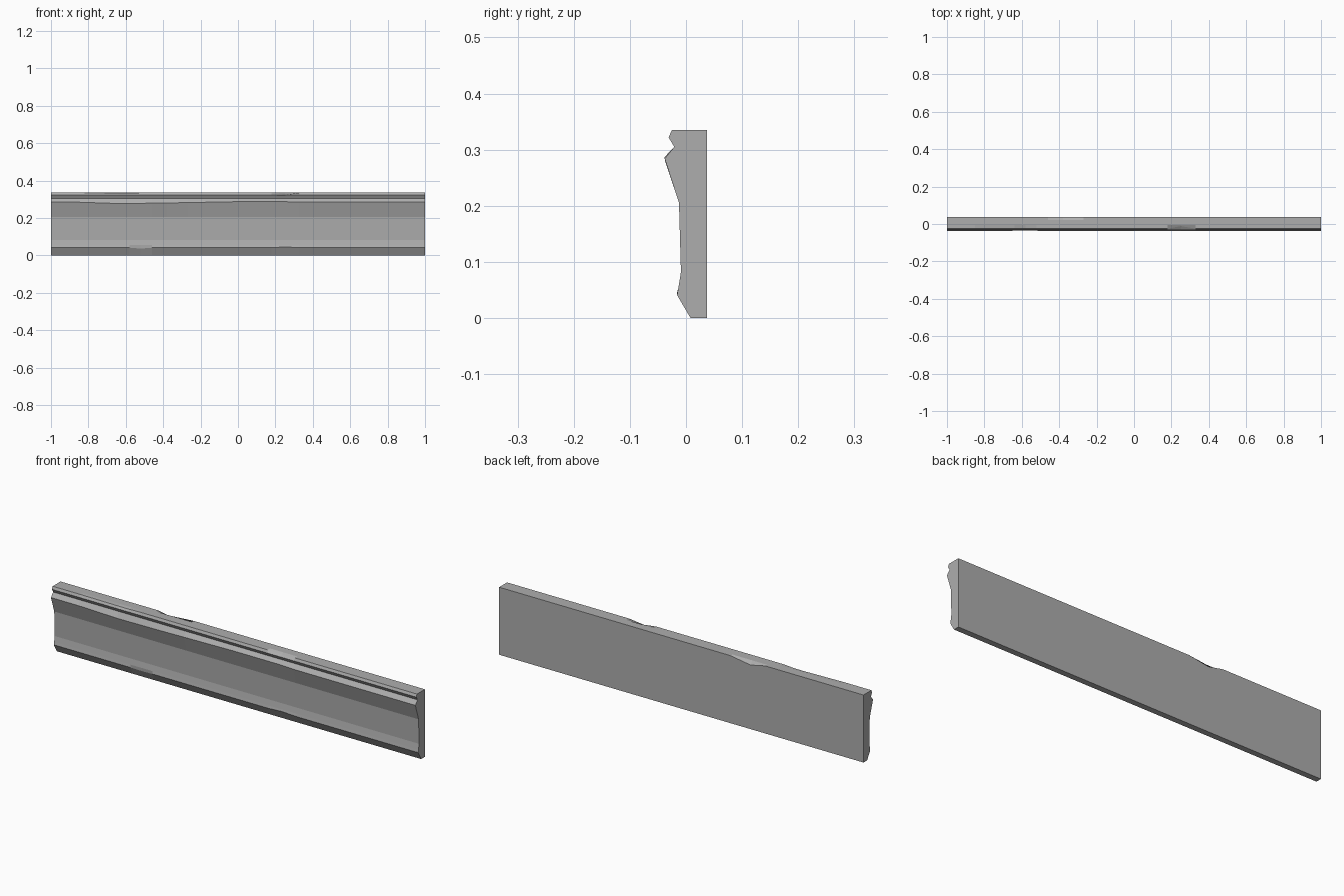
import bpy
import bmesh

cube = bpy.data.objects.get("Cube")
if cube:
    bpy.data.objects.remove(cube, do_unlink=True)

# One plain stone colour
stone = bpy.data.materials.new("grey_stone")
stone.use_nodes = True
grey = (0.42, 0.42, 0.42, 1)
stone.diffuse_color = grey
stone.node_tree.nodes["Principled BSDF"].inputs["Base Color"].default_value = grey

# Moulding cross-section (y, z), named so that wear can address each ridge
profile = {
    "back_bottom": (0.037, 0.0),
    "front_bottom": (0.008, 0.0),
    "lower_lip": (-0.016, 0.041),
    "lower_bevel": (-0.0135, 0.054),
    "panel_low": (-0.009, 0.082),
    "panel_high": (-0.0125, 0.205),
    "ridge": (-0.038, 0.284),
    "groove": (-0.021, 0.305),
    "upper_lip": (-0.031, 0.322),
    "top_front": (-0.025, 0.335),
    "top_inner_front": (-0.006, 0.335),
    "top_inner_back": (0.022, 0.335),
    "back_top": (0.037, 0.335),
}

# Chips and slight unevenness: (ridge name, x) -> (dy, dz)
wear = {
    ("back_top", -0.38): (0, -0.017),
    ("top_front", 0.25): (0.014, -0.010),
    ("lower_lip", -0.52): (0.007, -0.005),
    ("lower_lip", 0.25): (0.0, 0.004),
    ("ridge", -0.58): (0.002, -0.007),
    ("ridge", -0.64): (0.002, -0.007),
    ("ridge", -0.52): (0.002, -0.006),
    ("ridge", -0.46): (0.001, -0.005),
    ("ridge", -0.38): (0.001, -0.004),
    ("ridge", -0.27): (0.001, -0.002),
    ("ridge", 0.0): (0, 0.003),
    ("ridge", 0.18): (0, 0.003),
    ("ridge", 0.25): (0, 0.003),
    ("top_front", -0.64): (0.002, -0.003),
    ("top_front", -0.58): (0.002, -0.003),
}
stations = [-1, -0.85, -0.64, -0.58, -0.52, -0.46, -0.38, -0.27,
            0.0, 0.18, 0.25, 0.33, 1]

# Loft the section along the length
bm = bmesh.new()
rings = []
for x in stations:
    ring = []
    for name, (y, z) in profile.items():
        dy, dz = wear.get((name, x), (0, 0))
        ring.append(bm.verts.new((x, y + dy, z + dz)))
    rings.append(ring)
count = len(profile)
for a, b in zip(rings, rings[1:]):
    for i in range(count):
        j = (i + 1) % count
        bm.faces.new((a[i], a[j], b[j], b[i]))
bm.faces.new(rings[0])
bm.faces.new(rings[-1])
bmesh.ops.recalc_face_normals(bm, faces=bm.faces)

mesh = bpy.data.meshes.new("moulding")
bm.to_mesh(mesh)
bm.free()
mesh.materials.append(stone)
moulding = bpy.data.objects.new("moulding", mesh)
bpy.context.collection.objects.link(moulding)
